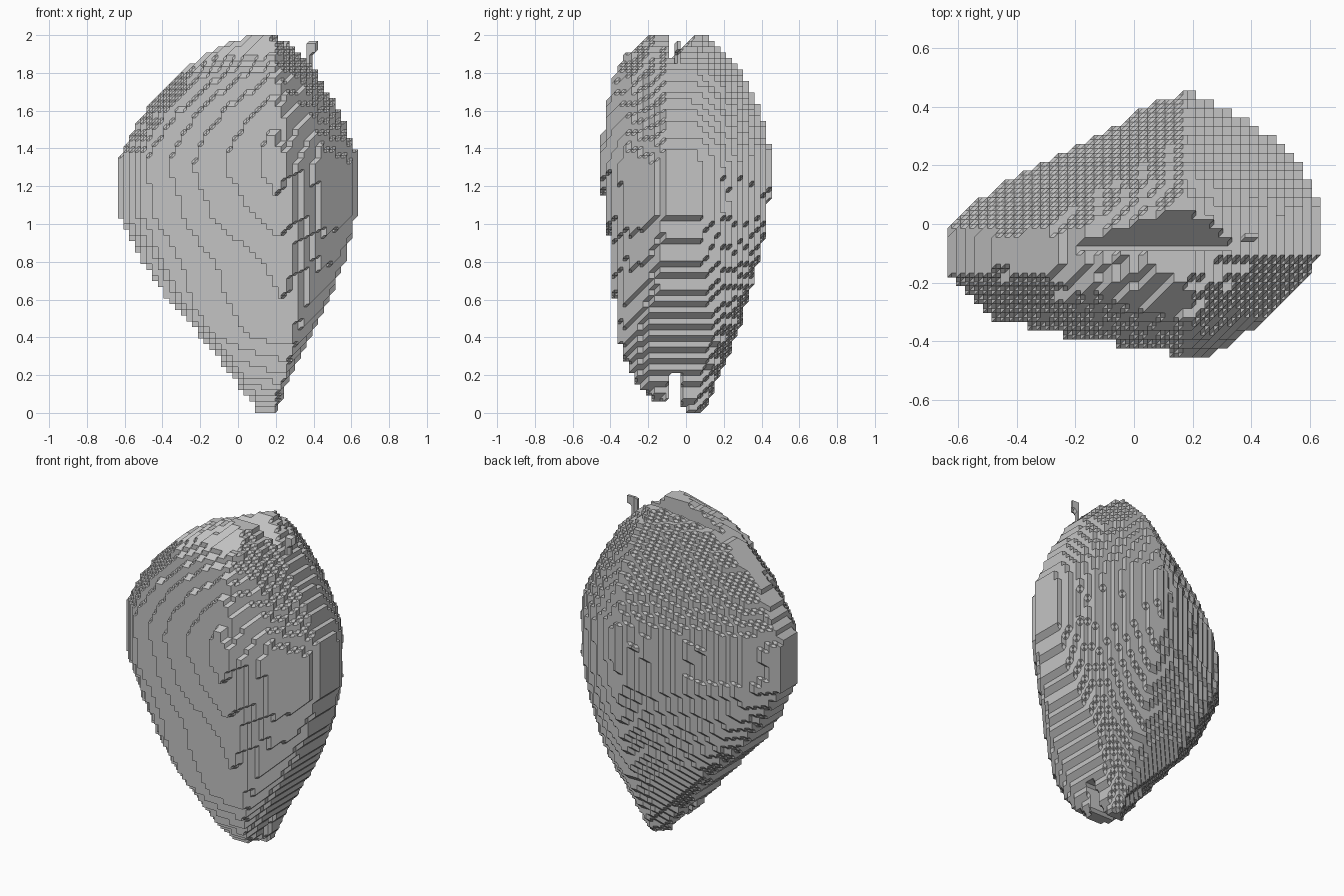
import bpy
from mathutils import Vector

cube = bpy.data.objects.get("Cube")
if cube:
    bpy.data.objects.remove(cube)

STEP = 2 / 66          # grid spacing
SEAM_Y = -0.05         # plane where the two valves meet

# Height, left edge, right edge, front edge, back edge
PROFILE = [
    (0.0, .11, .2, -.1, .09),
    (0.1, .04, .24, -.21, .14),
    (0.2, -.04, .28, -.29, .18),
    (0.4, -.19, .38, -.37, .27),
    (0.6, -.37, .48, -.38, .33),
    (0.8, -.5, .56, -.39, .39),
    (1.05, -.63, .63, -.43, .44),
    (1.3, -.64, .64, -.455, .455),
    (1.4, -.61, .62, -.45, .45),
    (1.6, -.49, .53, -.43, .4),
    (1.8, -.31, .42, -.38, .3),
    (1.9, -.18, .33, -.32, .21),
    (2.0, .06, .21, -.2, .1),
]
# Height and x of the keel on the front valve; the back keel is upright
FRONT_KEEL = [(0, .17), (.15, .23), (.35, .27), (.6, .24), (1, .21), (1.4, .18), (2, .18)]
BACK_KEEL = 0.18
# Bulge of each valve from side edge to keel to side edge
FRONT = [(-1, .3), (-.83, .66), (-.46, .84), (-.1, .96), (0, 1), (.18, .97), (.6, .67), (.9, .3), (1, .15)]
BACK = [(-1, .06), (-.83, .3), (-.5, .58), (-.2, .86), (0, 1), (.37, .84), (.7, .63), (.9, .42), (1, .2)]


def sample(table, t):
    """Linear interpolation of a table keyed by its first column."""
    for a, b in zip(table, table[1:]):
        if t <= b[0]:
            f = max(0, (t - a[0]) / (b[0] - a[0]))
            return [p + (q - p) * f for p, q in zip(a[1:], b[1:])]
    return table[-1][1:]


def in_shell(x, y, z):
    left, right, front, back = sample(PROFILE, z)
    keel = sample(FRONT_KEEL, z)[0] if y < SEAM_Y else BACK_KEEL
    u = (x - keel) / abs((right if x > keel else left) - keel)
    if abs(u) > 1:
        return False
    # Cleft between the valve tips at the bottom
    if z < 0.3 and abs(y - SEAM_Y + 0.01) < 0.16 * (0.3 - z):
        return False
    # Groove along the top, with a sloping back wall
    if SEAM_Y - 0.03 < y and z > 1.89 + max(0, y - SEAM_Y):
        return False
    # Sections grow rounder towards the bottom
    power = min(1, max(0.4, z / 1.15))
    if y < SEAM_Y:
        return z > 0.06 and SEAM_Y - y < (SEAM_Y - front) * sample(FRONT, u)[0] ** power
    return y - SEAM_Y < (back - SEAM_Y) * sample(BACK, u)[0] ** power


def in_stem(x, y, z):
    thick = abs(y - SEAM_Y) < STEP / 2
    post = 0.36 < x < 0.39 and 1.72 < z < 1.95
    tip = 0.36 < x < 0.42 and 1.91 < z < 1.97
    return thick and (post or tip)


def corner_paths():
    """The six tetrahedra around a cell's long diagonal, as corner offsets."""
    for first in range(3):
        for second in {0, 1, 2} - {first}:
            corner, path = [0, 0, 0], [(0, 0, 0)]
            for axis in (first, second, 3 - first - second):
                corner[axis] = 1
                path.append(tuple(corner))
            yield path


def faceted_mesh(name, inside, material):
    """Wrap the grid points inside a shape in chamfered steps."""
    nx, ny, nz = 21, 15, 66
    filled = {(i, j, k)
              for i in range(-nx, nx) for j in range(-ny, ny) for k in range(nz)
              if inside((i + .5) * STEP, (j + .5) * STEP, (k + .5) * STEP)}
    paths = list(corner_paths())
    offsets = sorted({c for path in paths for c in path})
    cells = {tuple(p - o for p, o in zip(point, off))
             for point in filled for off in offsets}
    index, faces = {}, []

    def middle(a, b):
        return tuple(p + q for p, q in zip(a, b))

    for cell in sorted(cells):
        if all(middle(cell, off) in filled for off in offsets):
            continue
        for path in paths:
            points = [middle(cell, off) for off in path]
            ins = [p for p in points if p in filled]
            outs = [p for p in points if p not in filled]
            if not ins or not outs:
                continue
            if len(ins) == 2:
                loop = [middle(ins[0], outs[0]), middle(ins[0], outs[1]),
                        middle(ins[1], outs[1]), middle(ins[1], outs[0])]
            else:
                loop = [middle(a, b) for a in ins for b in outs]
            # Turn the face towards the empty side
            a, b, c = (Vector(p) for p in loop[:3])
            away = (sum((Vector(p) for p in outs), Vector()) / len(outs)
                    - sum((Vector(p) for p in ins), Vector()) / len(ins))
            if (b - a).cross(c - a).dot(away) < 0:
                loop.reverse()
            faces.append([index.setdefault(p, len(index)) for p in loop])

    mesh = bpy.data.meshes.new(name)
    mesh.from_pydata([[(c + 1) * STEP / 2 for c in p] for p in index], [], faces)
    mesh.materials.append(material)
    obj = bpy.data.objects.new(name, mesh)
    bpy.context.collection.objects.link(obj)


grey = bpy.data.materials.new("shell_grey")
grey.use_nodes = True
colour = (0.55, 0.55, 0.55, 1)
grey.diffuse_color = colour
grey.node_tree.nodes["Principled BSDF"].inputs["Base Color"].default_value = colour

faceted_mesh("shell_valves", in_shell, grey)
faceted_mesh("hooked_stem", in_stem, grey)
